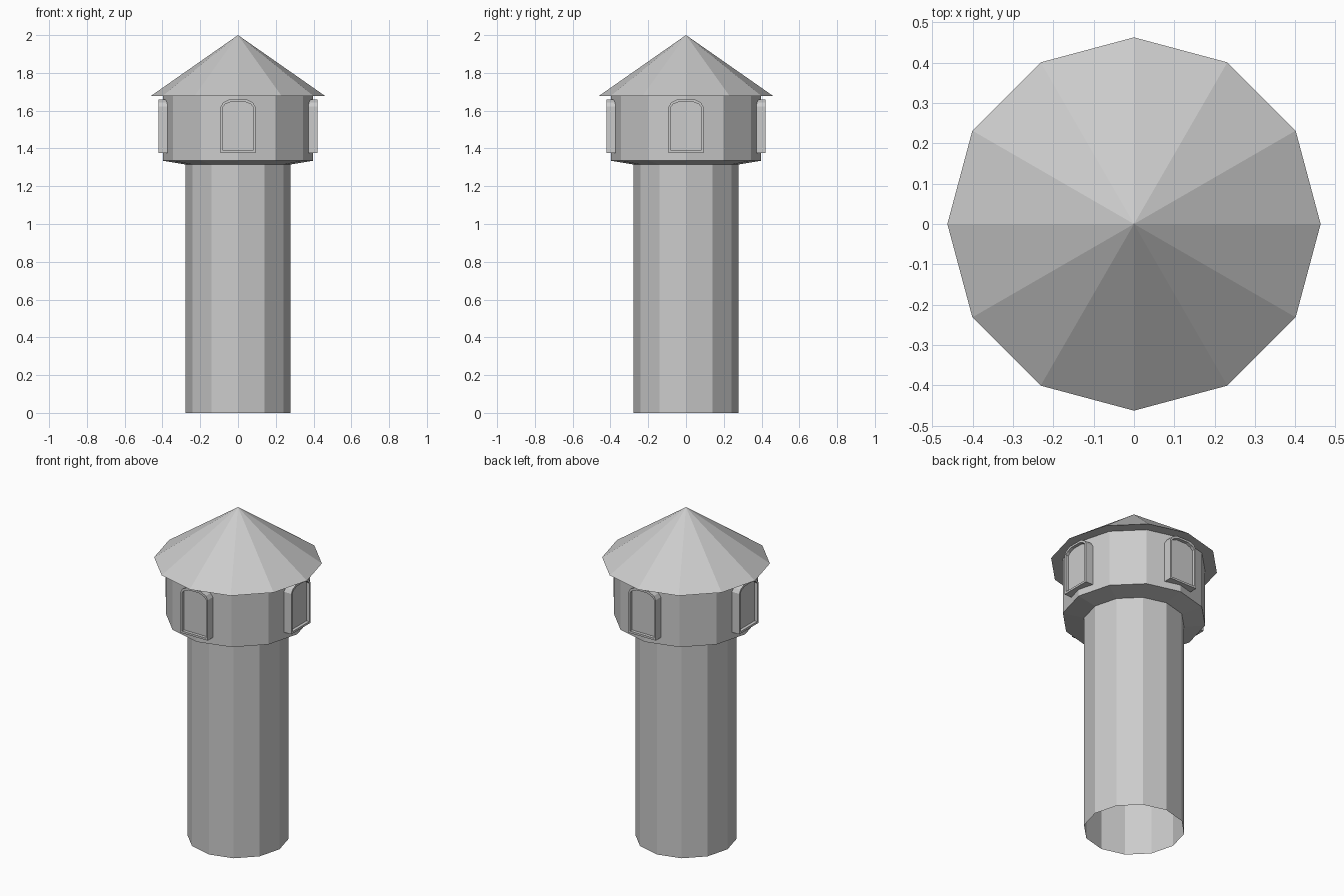
import bpy, bmesh, math
from mathutils import Matrix

if "Cube" in bpy.data.objects:
    bpy.data.objects.remove(bpy.data.objects["Cube"])

SIDES = 12


def finish(name, bm):
    bmesh.ops.remove_doubles(bm, verts=bm.verts, dist=1e-5)
    bmesh.ops.recalc_face_normals(bm, faces=bm.faces)
    mesh = bpy.data.meshes.new(name)
    bm.to_mesh(mesh)
    bm.free()
    obj = bpy.data.objects.new(name, mesh)
    bpy.context.collection.objects.link(obj)
    return obj


def bridge(bm, a, b):
    n = len(a)
    for i in range(n):
        j = (i + 1) % n
        bm.faces.new((a[i], a[j], b[j], b[i]))


def lathe(name, profile):
    """Faceted, uncapped turning of (radius, z) points; radius 0 makes a tip."""
    bm = bmesh.new()
    prev = None
    for r, z in profile:
        if r == 0:
            tip = bm.verts.new((0, 0, z))
            for i in range(SIDES):
                bm.faces.new((prev[i], prev[(i + 1) % SIDES], tip))
            break
        ring = [bm.verts.new((r * math.cos(math.tau * i / SIDES),
                              r * math.sin(math.tau * i / SIDES), z))
                for i in range(SIDES)]
        if prev:
            bridge(bm, prev, ring)
        prev = ring
    return finish(name, bm)


# Tower body and roof
lathe("shaft", [(0.279, 0), (0.279, 1.315)])
lathe("lookout_room", [(0.279, 1.315), (0.397, 1.335), (0.397, 1.677)])
lathe("roof", [(0.397, 1.677), (0.4625, 1.677), (0, 2.0)])


# Arched window: projecting frame with a recessed pane
def arch(inset):
    w, top = 0.092 - inset, 1.66 - inset
    right = [(w, 1.376 + inset), (w, 1.621), (w - 0.013, 1.643 - inset * 0.7),
             (w - 0.045, top)]
    return right + [(-x, z) for x, z in reversed(right)]


def window(name, angle):
    bm = bmesh.new()
    loops = []
    for inset, depth in ((0, 0.365), (0, 0.422), (0.012, 0.422), (0.012, 0.403)):
        loops.append([bm.verts.new((x, -depth, z)) for x, z in arch(inset)])
    for a, b in zip(loops, loops[1:]):
        bridge(bm, a, b)
    bm.faces.new(loops[-1])
    bm.transform(Matrix.Rotation(angle, 4, 'Z'))
    finish(name, bm)


for k, side in enumerate(("front", "right", "back", "left")):
    window(side + "_window", k * math.pi / 2)
